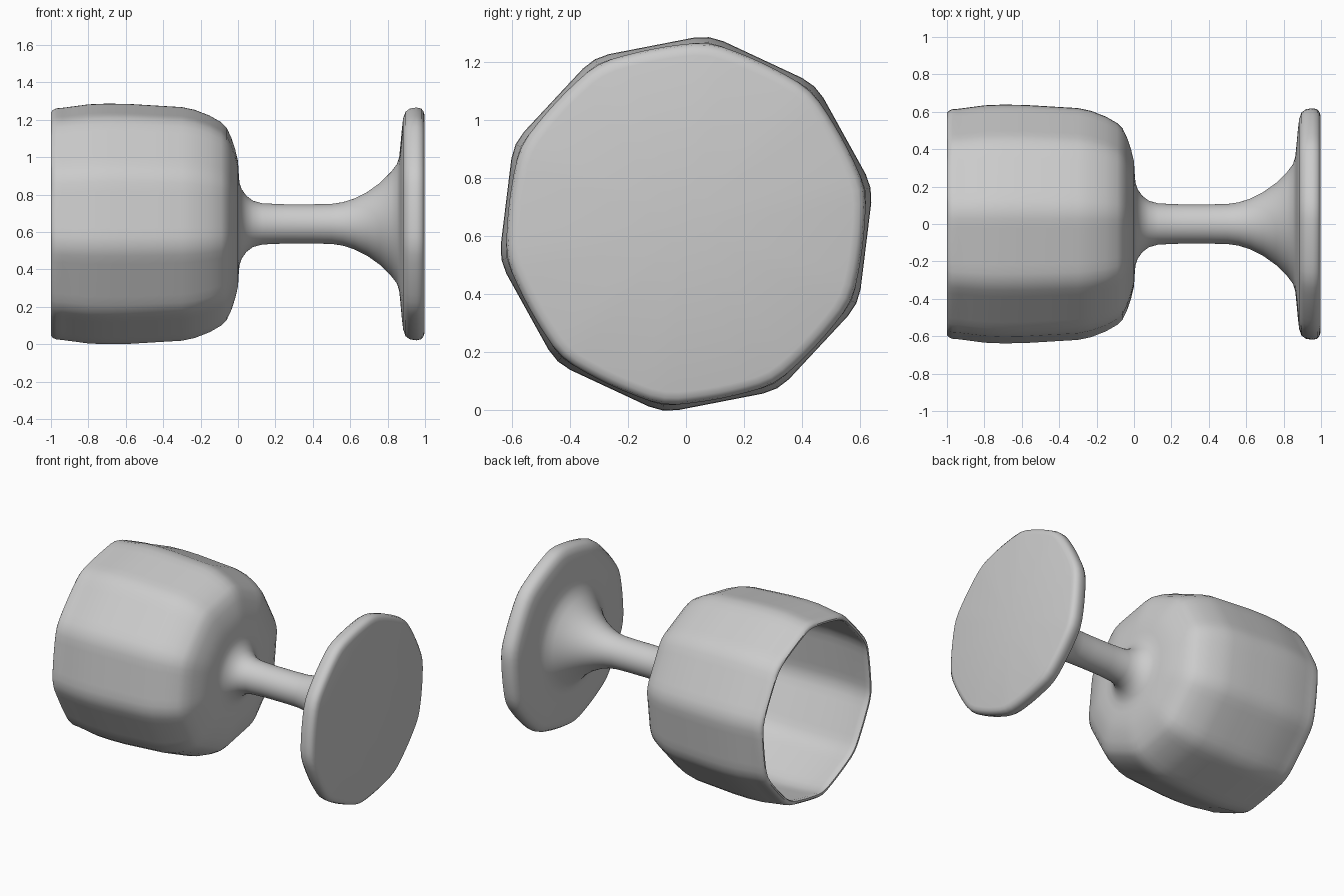
import bpy, bmesh, math

if "Cube" in bpy.data.objects:
    bpy.data.objects.remove(bpy.data.objects["Cube"])

SEG = 80            # steps around the axis
SIDES = 10          # soft decagon cross-section
CENTRE_Z = 0.643
STEP = 2 * math.pi / SIDES
TURN = math.radians(11)

# (x along axis, corner radius, how faceted 0..1)
INNER = [(-0.05, 0.0, 0), (-0.052, 0.15, 0.3), (-0.06, 0.3, 0.6), (-0.085, 0.41, 0.8),
         (-0.12, 0.485, 1), (-0.19, 0.555, 1), (-0.3, 0.597, 1), (-0.5, 0.612, 1),
         (-0.7, 0.618, 1), (-0.85, 0.61, 1), (-0.95, 0.596, 0.9), (-0.985, 0.587, 0.8)]
BOWL = [(-0.998, 0.592, 0.7), (-0.999, 0.605, 0.7), (-0.99, 0.617, 0.8), (-0.97, 0.626, 0.9),
        (-0.94, 0.629, 1), (-0.88, 0.637, 1), (-0.8, 0.648, 1), (-0.7, 0.652, 1),
        (-0.58, 0.65, 1), (-0.45, 0.642, 1), (-0.3, 0.633, 1), (-0.23, 0.618, 1),
        (-0.15, 0.586, 1), (-0.09, 0.551, 1), (-0.06, 0.52, 1), (-0.035, 0.465, 0.9),
        (-0.015, 0.403, 0.8), (0.0, 0.338, 0.6), (0.004, 0.27, 0.3)]
STEM = [(0.008, 0.22, 0), (0.02, 0.185, 0), (0.045, 0.15, 0), (0.08, 0.124, 0),
        (0.13, 0.11, 0), (0.25, 0.105, 0), (0.4, 0.105, 0), (0.5, 0.107, 0),
        (0.56, 0.116, 0), (0.62, 0.135, 0), (0.69, 0.17, 0), (0.76, 0.22, 0),
        (0.82, 0.28, 0), (0.85, 0.32, 0), (0.862, 0.36, 0.1)]
FOOT = [(0.868, 0.42, 0.3), (0.876, 0.51, 0.5), (0.883, 0.57, 0.55), (0.896, 0.606, 0.55),
        (0.92, 0.623, 0.55), (0.955, 0.628, 0.55), (0.98, 0.622, 0.55), (0.992, 0.606, 0.55),
        (0.998, 0.585, 0.55), (0.998, 0.0, 0)]


def polygon(angle):
    """Radius factor of a regular polygon whose corners lie at 1."""
    d = (angle - TURN) % STEP - STEP / 2
    return math.cos(STEP / 2) / math.cos(d)


def facet(angle):
    """Polygon with softened corners."""
    return sum(polygon(angle + math.radians(o)) for o in (-4, -2, 0, 2, 4)) / 5 + 0.006


def lathe(name, profile, material):
    bm = bmesh.new()
    rings = []
    for x, r, k in profile:
        if r == 0:
            rings.append([bm.verts.new((x, 0, CENTRE_Z))] * SEG)
            continue
        ring = []
        for i in range(SEG):
            a = TURN + 2 * math.pi * i / SEG
            rad = r * (1 - k + k * facet(a))
            ring.append(bm.verts.new((x, rad * math.cos(a), CENTRE_Z + rad * math.sin(a))))
        rings.append(ring)
    for lo, hi in zip(rings, rings[1:]):
        for i in range(SEG):
            j = (i + 1) % SEG
            corners = list(dict.fromkeys((lo[i], lo[j], hi[j], hi[i])))
            bm.faces.new(corners)
    bmesh.ops.recalc_face_normals(bm, faces=bm.faces)
    mesh = bpy.data.meshes.new(name)
    bm.to_mesh(mesh)
    bm.free()
    mesh.materials.append(material)
    ob = bpy.data.objects.new(name, mesh)
    bpy.context.collection.objects.link(ob)
    bpy.context.view_layer.objects.active = ob
    ob.select_set(True)
    bpy.ops.object.shade_smooth_by_angle(angle=math.radians(45))
    return ob


grey = bpy.data.materials.new("light grey")
grey.diffuse_color = (0.6, 0.6, 0.6, 1)
grey.use_nodes = True
grey.node_tree.nodes["Principled BSDF"].inputs["Base Color"].default_value = grey.diffuse_color

# hollow bowl, stem and foot as one continuous skin
lathe("goblet", INNER + BOWL + STEM + FOOT, grey)
